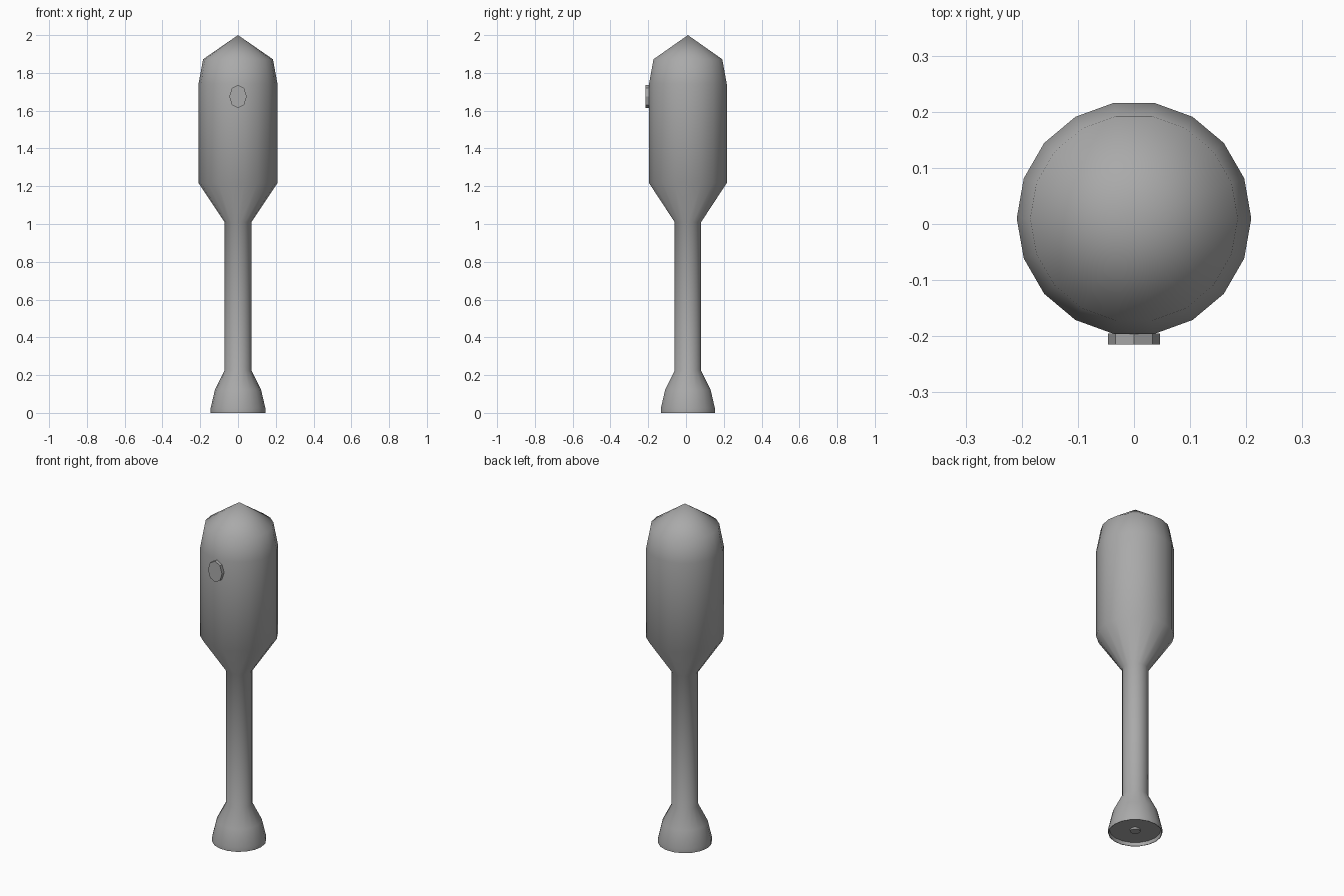
import bpy, bmesh, math

if "Cube" in bpy.data.objects:
    bpy.data.objects.remove(bpy.data.objects["Cube"])

SEGS = 18
CY = 0.01  # axis offset, the window plate sticks out in front

# Mid-grey paint
grey = bpy.data.materials.new("mid_grey")
grey.diffuse_color = (0.4, 0.4, 0.4, 1)
grey.use_nodes = True
grey.node_tree.nodes["Principled BSDF"].inputs["Base Color"].default_value = grey.diffuse_color


def finish(name, bm, angle):
    bmesh.ops.recalc_face_normals(bm, faces=bm.faces)
    mesh = bpy.data.meshes.new(name)
    bm.to_mesh(mesh)
    bm.free()
    mesh.materials.append(grey)
    obj = bpy.data.objects.new(name, mesh)
    bpy.context.collection.objects.link(obj)
    bpy.ops.object.select_all(action='DESELECT')
    obj.select_set(True)
    bpy.context.view_layer.objects.active = obj
    bpy.ops.object.shade_smooth_by_angle(angle=math.radians(angle))
    return obj


def lathe(name, profile, segs, angle=60):
    """Revolve (radius, z) points around the body axis; radius 0 is a pole."""
    bm = bmesh.new()
    rings = []
    for r, z in profile:
        n = segs if r > 0 else 1
        rings.append([bm.verts.new((r * math.cos(i * math.tau / segs),
                                    CY + r * math.sin(i * math.tau / segs), z))
                      for i in range(n)])
    for a, b in zip(rings, rings[1:]):
        for i in range(segs):
            j = (i + 1) % segs
            quad = [a[i % len(a)], a[j % len(a)], b[j % len(b)], b[i % len(b)]]
            bm.faces.new(list(dict.fromkeys(quad)))
    return finish(name, bm, angle)


# Body: recessed underside, flared base, slim stem, wide capsule, pointed cap
lathe("body", [(0, 0.02), (0.138, 0.02), (0.142, 0.0), (0.145, 0.0),
               (0.145, 0.025), (0.122, 0.123), (0.071, 0.224), (0.071, 1.01),
               (0.209, 1.217), (0.209, 1.742), (0.185, 1.872), (0, 2.0)], SEGS)

# Small hub in the recessed underside
lathe("base_hub", [(0, 0.01), (0.028, 0.01), (0.028, 0.022), (0, 0.022)], 12)

# Oval eight-sided window plate on the front
bm = bmesh.new()
bmesh.ops.create_cone(bm, cap_ends=True, segments=8, radius1=1, radius2=1, depth=1)
for v in bm.verts:
    x, y, z = v.co
    v.co = (x * 0.046, -0.205 + z * 0.02, 1.675 + y * 0.062)
finish("window_plate", bm, 30)
